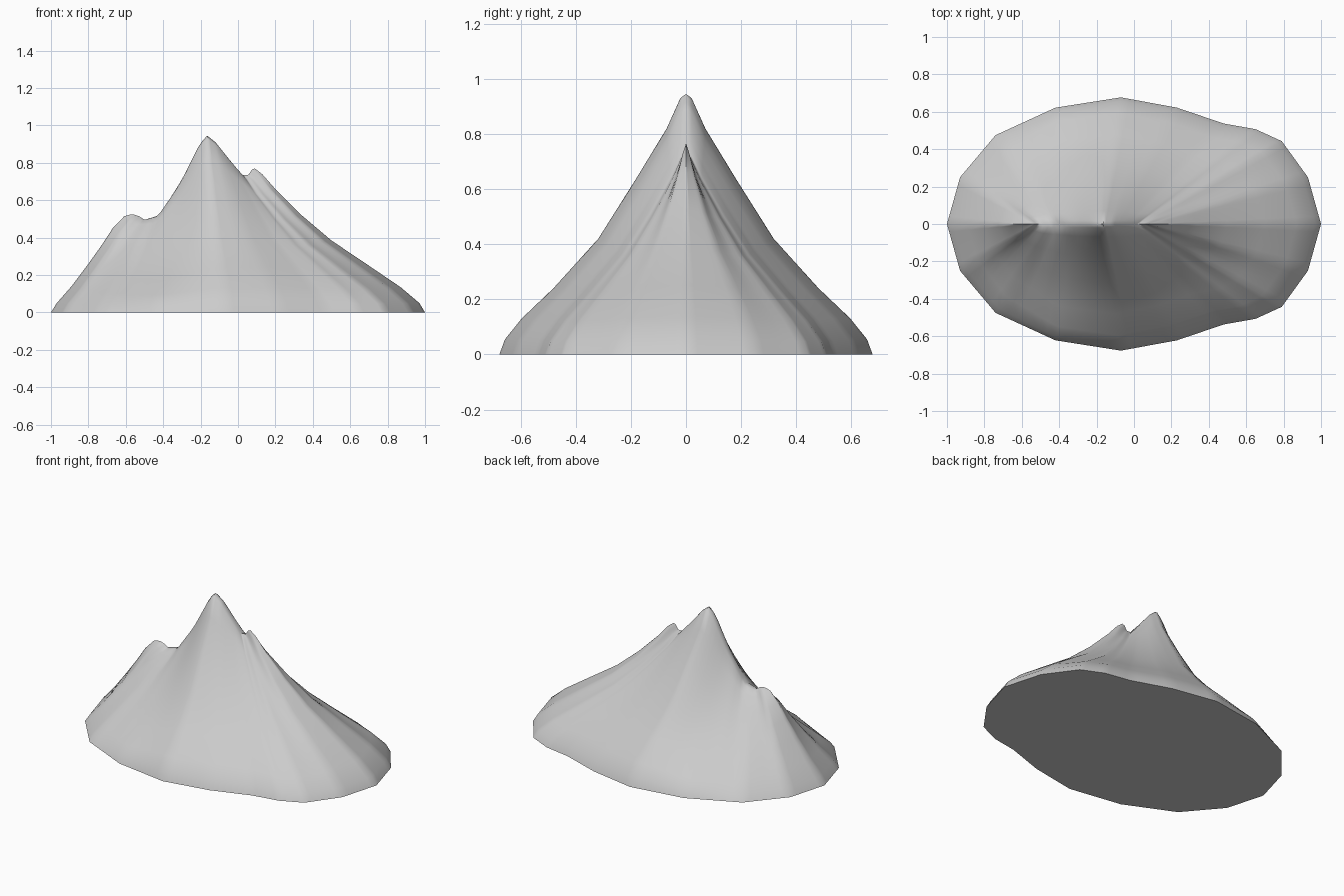
import bpy, bmesh

if "Cube" in bpy.data.objects:
    bpy.data.objects.remove(bpy.data.objects["Cube"])

# Half outline of the foot, left to right
RIM = [(-1, 0), (-.93, .25), (-.74, .475), (-.42, .622), (-.07, .677), (.23, .622),
       (.48, .537), (.65, .507), (.79, .443), (.93, .25), (1, 0)]
# Ridge line heights (x, z): left shoulder, main peak, right spur
RIDGE = [(-.56, .525), (-.53, .515), (-.5, .495), (-.42, .52), (-.36, .615), (-.3, .71),
         (-.21, .89), (-.185, .925), (-.165, .945), (-.12, .91), (0, .76), (.02, .735),
         (.055, .735), (.075, .765), (.09, .77)]
# Slope profiles (distance from ridge to foot, fraction of ridge height)
LEFT = [(1, 0), (.93, .095), (.75, .267), (.55, .49), (.38, .69), (.25, .857),
        (.11, .98), (.05, .995), (0, 1)]
MAIN = [(1, 0), (.97, .058), (.88, .138), (.71, .254), (.47, .444), (.265, .677),
        (.103, .868), (.03, .984), (0, 1)]
RIGHT = [(1, 0), (.967, .065), (.857, .175), (.67, .325), (.45, .5), (.275, .675),
         (.12, .857), (.044, .96), (0, 1)]
STEPS = 6


def lerp(a, b, t):
    return a + (b - a) * t


def lookup(table, x):
    for (x0, v0), (x1, v1) in zip(table, table[1:]):
        if x <= x1:
            return lerp(v0, v1, max(0, (x - x0) / (x1 - x0)))
    return table[-1][1]


def slope(x, y):
    """Points from the foot at (x, y) up to its place on the ridge."""
    rx = lookup([(-1, -.56), (-.07, -.165), (1, .09)], x)
    h = lookup(RIDGE, rx)
    other, w = (LEFT, (-.45 - x) / .55) if x < -.07 else (RIGHT, (x + .07) / 1.07)
    w = max(0, w)
    pts = []
    for (t0, f0), (t1, f1) in zip(MAIN, other):
        t, f = lerp(t0, t1, w), lerp(f0, f1, w)
        pts.append((lerp(rx, x, t), y * t, h * f))
    return pts


# Foot samples for half the mountain
foot = [(lerp(a[0], b[0], i / STEPS), lerp(a[1], b[1], i / STEPS))
        for a, b in zip(RIM, RIM[1:]) for i in range(STEPS)] + [RIM[-1]]
# Full loop, the second half mirrored in y
loop = foot + [(x, -y) for x, y in reversed(foot[1:-1])]

# Mountain slopes and flat underside
bm = bmesh.new()
rays = [[bm.verts.new(p) for p in slope(x, y)] for x, y in loop]
for a, b in zip(rays, rays[1:] + rays[:1]):
    for j in range(len(a) - 1):
        bm.faces.new((a[j], a[j + 1], b[j + 1], b[j]))
bm.faces.new([r[0] for r in rays])
bmesh.ops.remove_doubles(bm, verts=bm.verts, dist=.0005)
bmesh.ops.recalc_face_normals(bm, faces=bm.faces)
mesh = bpy.data.meshes.new("mountain")
bm.to_mesh(mesh)
bm.free()
mountain = bpy.data.objects.new("mountain", mesh)
bpy.context.collection.objects.link(mountain)

# Smooth slopes, sharp edge at the foot
bpy.context.view_layer.objects.active = mountain
mountain.select_set(True)
bpy.ops.object.shade_smooth_by_angle(angle=1.05)
